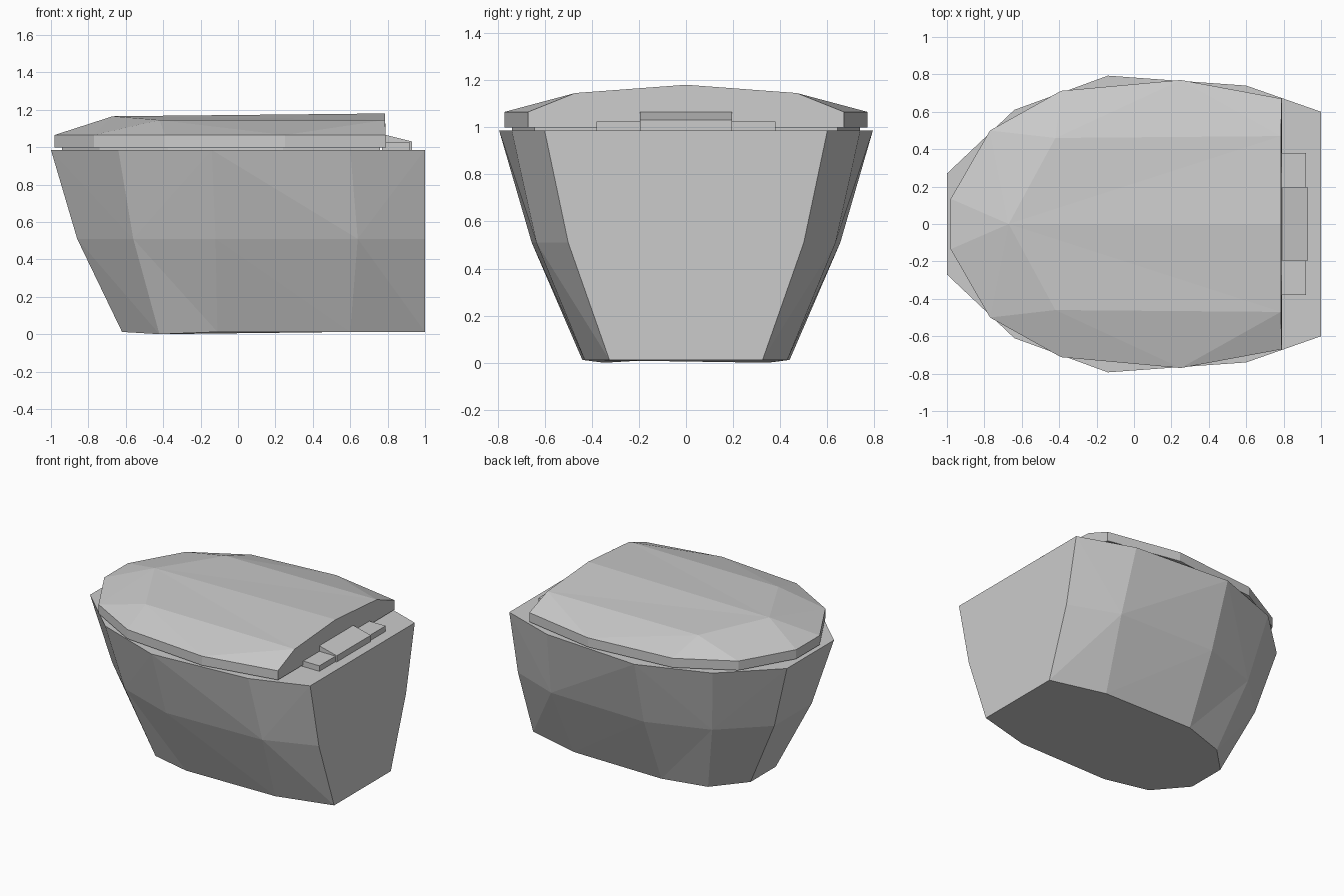
import bpy
import bmesh

cube = bpy.data.objects.get("Cube")
if cube:
    bpy.data.objects.remove(cube, do_unlink=True)

# Single ceramic colour
ceramic = bpy.data.materials.new("ceramic_grey")
ceramic.use_nodes = True
grey = (0.6, 0.6, 0.6, 1)
ceramic.diffuse_color = grey
ceramic.node_tree.nodes["Principled BSDF"].inputs["Base Color"].default_value = grey


def flip(p):
    return (p[0], -p[1], p[2])


def closed(half):
    """Full symmetric loop from the points on one side."""
    return half + [flip(p) for p in reversed(half)]


def across(a, b):
    """Face bridging the centre line between two edge points."""
    return [a, b, flip(b), flip(a)]


def at_height(outline, z, scale=1.0):
    return [(x * scale, y * scale, z) for x, y in outline]


def build(name, half_faces, centre_faces):
    """Mesh from faces on one side (mirrored in y) plus faces on the centre."""
    bm = bmesh.new()
    mirrored = [[flip(p) for p in f] for f in half_faces]
    for face in half_faces + mirrored + centre_faces:
        bm.faces.new([bm.verts.new(p) for p in face])
    bmesh.ops.remove_doubles(bm, verts=bm.verts, dist=0.0005)
    bmesh.ops.recalc_face_normals(bm, faces=bm.faces)
    mesh = bpy.data.meshes.new(name)
    bm.to_mesh(mesh)
    bm.free()
    mesh.materials.append(ceramic)
    obj = bpy.data.objects.new(name, mesh)
    bpy.context.scene.collection.objects.link(obj)
    return obj


def wall(low, high):
    return [[low[i], low[i + 1], high[i + 1], high[i]] for i in range(len(low) - 1)]


def prism(name, low, high):
    sides = wall(low, high)
    ends = [across(low[0], high[0]), across(low[-1], high[-1])]
    return build(name, sides, ends + [closed(low), closed(high)])


# Bowl: three rings from the back wall to the nose, with faceted sides
rim = at_height([(1, .6), (.6, .74), (-.14, .793), (-.64, .61), (-1, .27)], .985)
waist = at_height([(1, .5), (.64, .635), (-.12, .655), (-.56, .5), (-.86, .215)], .51)
foot = at_height([(1, .325), (.6, .43), (-.11, .44), (-.42, .347), (-.62, .145)], .012)
foot[3] = (-.42, .347, 0)

bowl_faces = []
for i in range(len(rim) - 1):
    r, s, w, v = rim[i], rim[i + 1], waist[i], waist[i + 1]
    if i % 2:
        bowl_faces += [[s, r, w], [s, w, v]]
    else:
        bowl_faces += [[r, s, v], [r, v, w]]
    f, g = foot[i], foot[i + 1]
    bowl_faces += [[w, v, f], [v, g, f]]
bowl_centre = [closed(rim), closed(foot)]
for end in (0, -1):
    bowl_centre += [across(rim[end], waist[end]), across(waist[end], foot[end])]
build("bowl", bowl_faces, bowl_centre)

# Seat: thin inset layer between bowl and lid
lid_outline = [(.79, .67), (.25, .77), (-.39, .712), (-.77, .5), (-.98, .135)]
prism("seat", at_height(lid_outline, .983, .96), at_height(lid_outline, 1.0, .96))

# Lid: low rim wall with a faceted crown
low = at_height(lid_outline, .998)
top = at_height(lid_outline, 1.065)
shoulder_back, shoulder_front = (.785, .47, 1.145), (-.42, .46, 1.145)
ridge_back, ridge_front = (.785, 0, 1.18), (-.67, 0, 1.165)
crown = [
    [top[0], shoulder_back, top[1]],
    [shoulder_back, shoulder_front, top[1]],
    [shoulder_front, top[2], top[1]],
    [shoulder_front, top[3], top[2]],
    [shoulder_front, ridge_front, top[3]],
    [ridge_front, top[4], top[3]],
    [ridge_back, ridge_front, shoulder_back],
    [shoulder_back, ridge_front, shoulder_front],
]
back_profile = closed([low[0], top[0], shoulder_back])
back_profile.insert(3, ridge_back)
build("lid", wall(low, top) + crown,
      [closed(low), back_profile, across(low[-1], top[-1]),
       [ridge_front, top[-1], flip(top[-1])]])

# Hinge: a wide low bar with a taller sloping middle block
prism("hinge_bar",
      at_height([(.92, .38), (.77, .38)], .983),
      at_height([(.92, .38), (.77, .38)], 1.025))
prism("hinge_block",
      at_height([(.93, .195), (.77, .195)], .983),
      [(.93, .195, 1.03), (.77, .195, 1.07)])
